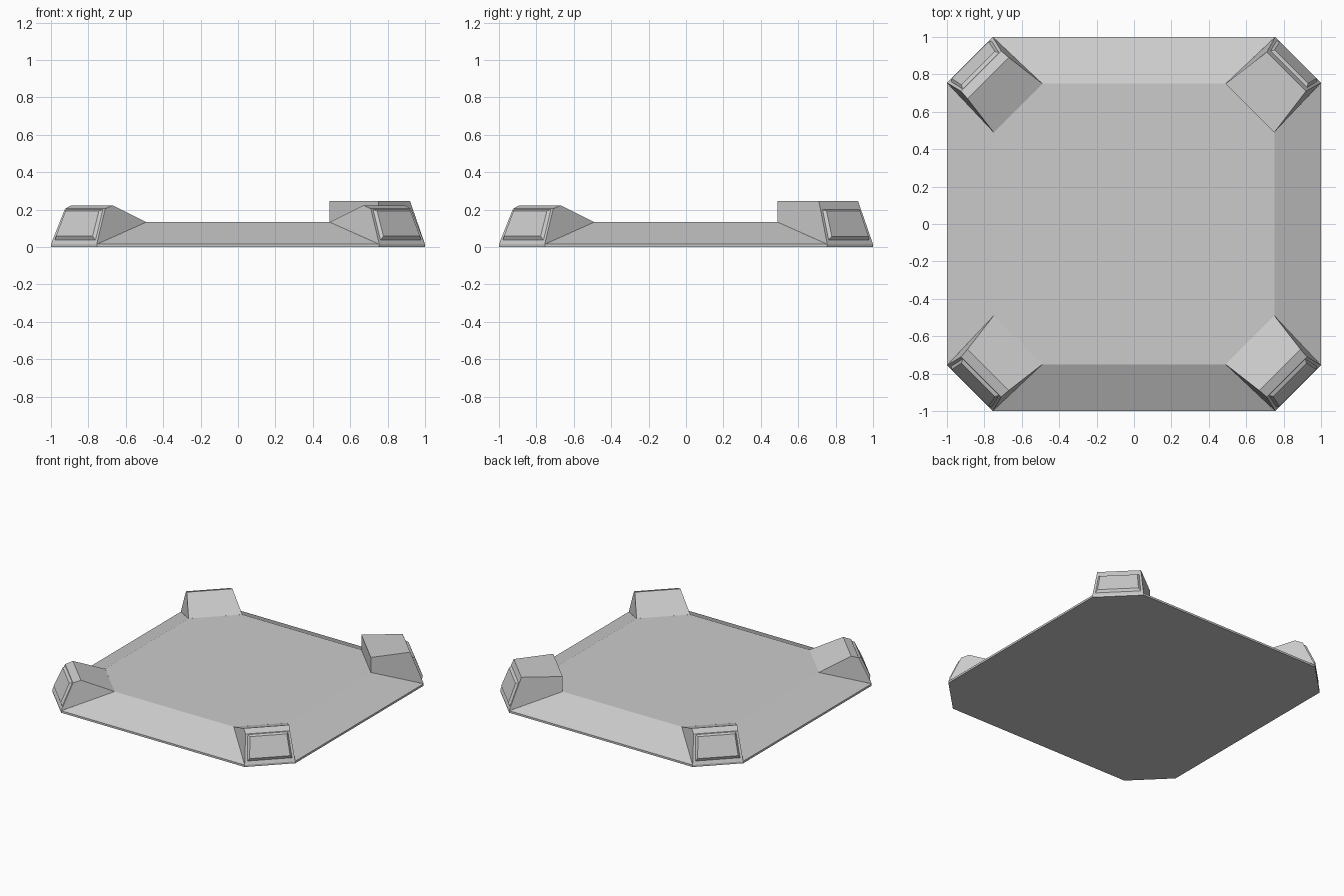
import bpy
import math
from mathutils import Vector, Matrix

if "Cube" in bpy.data.objects:
    bpy.data.objects.remove(bpy.data.objects["Cube"])

FLOOR, LIP = 0.133, 0.015


def make(name, verts, faces, rot=0.0):
    me = bpy.data.meshes.new(name)
    turn = Matrix.Rotation(math.radians(rot), 3, 'Z')
    me.from_pydata([turn @ Vector(v) for v in verts], [], faces)
    me.update()
    ob = bpy.data.objects.new(name, me)
    bpy.context.collection.objects.link(ob)
    return ob


def octagon(a, b, z):
    return [(a, -b, z), (a, b, z), (b, a, z), (-b, a, z),
            (-a, b, z), (-a, -b, z), (-b, -a, z), (b, -a, z)]


# Tray: flat underside, thin lip, sloped borders (open under the corner blocks)
verts = octagon(1, 0.755, 0) + octagon(1, 0.755, LIP) + octagon(0.75, 0.49, FLOOR)
faces = [tuple(reversed(range(8))), tuple(range(16, 24))]
for i in range(8):
    j = (i + 1) % 8
    faces.append((i, j, 8 + j, 8 + i))
    if i % 2 == 0:
        faces.append((8 + i, 8 + j, 16 + j, 16 + i))
make("base_tray", verts, faces)

# Corner block profiles from outer foot to inner foot: (radius, half width, height)
FOOT = (1.241, 0.173, LIP)
HEEL = (0.877, 0.184, FLOOR)
WEDGE = [FOOT, (1.156, 0.152, 0.205), (1.103, 0.156, 0.223), HEEL]
BOX = [FOOT, (1.153, 0.148, 0.245), (0.877, 0.184, 0.245), HEEL]


def corner_block(name, profile, rot):
    n = len(profile)
    vs = [(r, -w, z) for r, w, z in profile] + [(r, w, z) for r, w, z in profile]
    fs = [(i, n + i, n + i + 1, i + 1) for i in range(n - 1)]
    fs += [tuple(range(n)), tuple(reversed(range(n, 2 * n)))]
    make(name + "_block", vs, fs, rot)

    # Raised bevelled panel on the sloping outer face
    a, b = Vector(profile[0]), Vector(profile[1])
    normal = Vector((b.z - a.z, 0, a.x - b.x)).normalized()

    def ring(side, low, high, lift):
        pts = []
        for s, z in ((-side, low), (side, low), (side, high), (-side, high)):
            p = a.lerp(b, (z - a.z) / (b.z - a.z))
            pts.append(Vector((p.x, s * p.y, z)) + normal * lift)
        return pts

    vs = ring(0.9, 0.038, 0.2, 0) + ring(0.82, 0.052, 0.187, 0.015)
    fs = [(i, (i + 1) % 4, 4 + (i + 1) % 4, 4 + i) for i in range(4)] + [(4, 5, 6, 7)]
    make(name + "_panel", vs, fs, rot)


# One flat-topped corner, three wedge corners
for name, profile, rot in (("back_right", BOX, 45), ("back_left", WEDGE, 135),
                           ("front_left", WEDGE, 225), ("front_right", WEDGE, 315)):
    corner_block(name, profile, rot)
